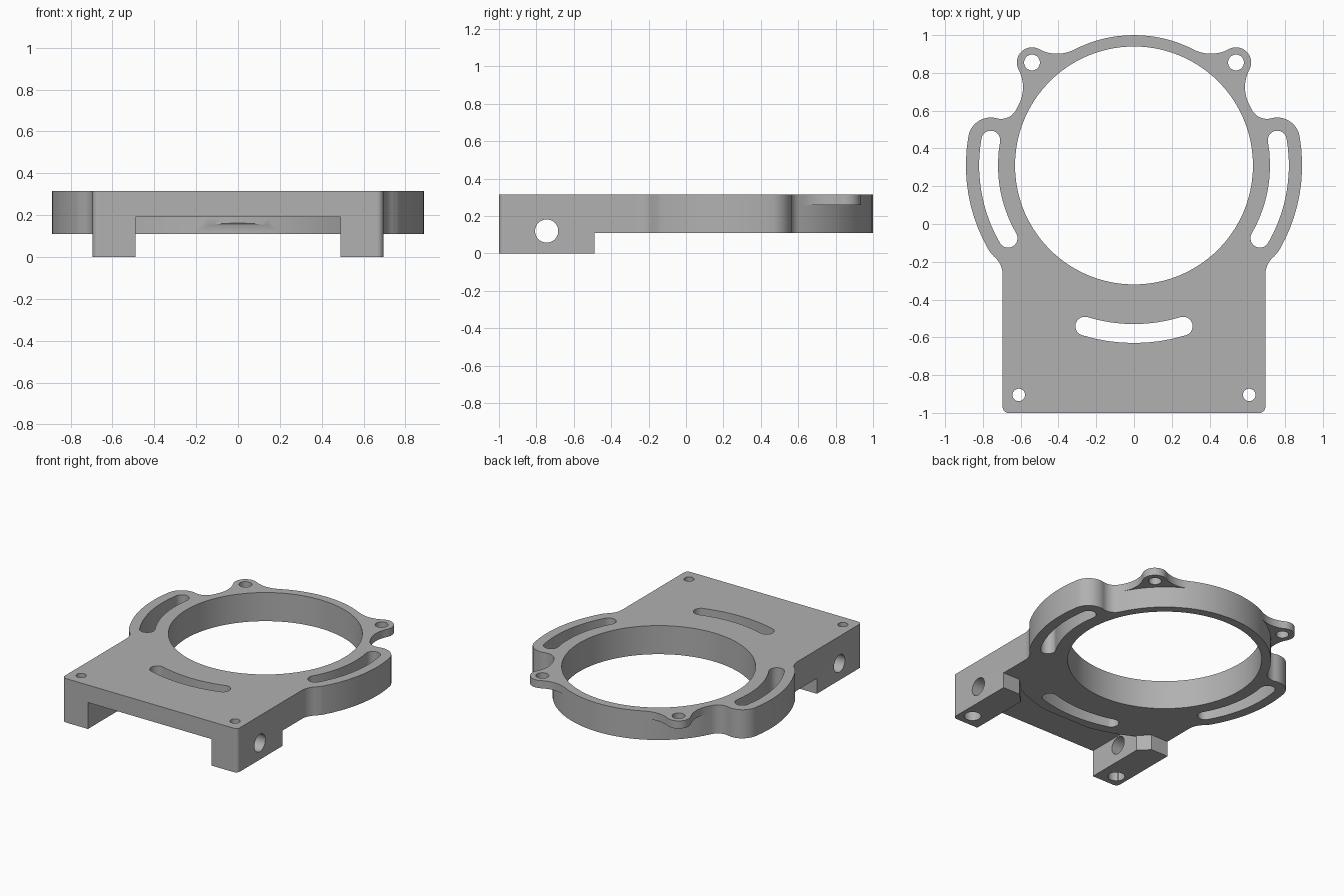
import bpy, bmesh, math
from mathutils import Vector, Matrix

cube = bpy.data.objects.get("Cube")
if cube:
    bpy.data.objects.remove(cube, do_unlink=True)

grey = bpy.data.materials.new("matte grey")
grey.use_nodes = True
grey.diffuse_color = (0.44, 0.44, 0.44, 1)
grey.node_tree.nodes["Principled BSDF"].inputs["Base Color"].default_value = grey.diffuse_color

TOP, UNDER, SHELF, EAR_Z = 0.315, 0.11, 0.19, 0.26
RING = Vector((0, 0.31))       # centre of the bore
RING_R, BORE_R, LOBE_R = 0.69, 0.63, 0.12
SLOT_R = 0.77


def polar(c, r, deg):
    a = math.radians(deg)
    return Vector((c[0] + r * math.cos(a), c[1] + r * math.sin(a)))


def arc(c, r, a0, a1):
    n = max(3, int(abs(a1 - a0) / 4))
    return [polar(c, r, a0 + (a1 - a0) * i / n) for i in range(n + 1)]


def circle(c, r):
    return arc(c, r, 0, 360)[:-1]


def heading(a, b):
    return math.degrees(math.atan2(b[1] - a[1], b[0] - a[0]))


def fillet_centre(c2, r2, r, side):
    """Centre of a concave fillet touching the ring and a second circle."""
    d, e, f = (c2 - RING).length, RING_R + r, r2 + r
    turn = math.degrees(math.acos((d * d + e * e - f * f) / (2 * d * e)))
    return polar(RING, e, heading(RING, c2) + side * turn)


def mirrored(pts):
    return [Vector((-p[0], p[1])) for p in reversed(pts)]


def prism(name, pts, z0, z1):
    bm = bmesh.new()
    face = bm.faces.new([bm.verts.new((p[0], p[1], z0)) for p in pts])
    grown = bmesh.ops.extrude_face_region(bm, geom=[face])["geom"]
    bmesh.ops.translate(bm, vec=(0, 0, z1 - z0),
                        verts=[v for v in grown if isinstance(v, bmesh.types.BMVert)])
    bmesh.ops.recalc_face_normals(bm, faces=bm.faces)
    mesh = bpy.data.meshes.new(name)
    bm.to_mesh(mesh)
    bm.free()
    mesh.materials.append(grey)
    obj = bpy.data.objects.new(name, mesh)
    bpy.context.collection.objects.link(obj)
    return obj


def combine(target, tool, operation="DIFFERENCE"):
    mod = target.modifiers.new("join", "BOOLEAN")
    mod.operation, mod.object, mod.solver = operation, tool, "EXACT"
    bpy.context.view_layer.objects.active = target
    bpy.ops.object.modifier_apply(modifier=mod.name)
    bpy.data.objects.remove(tool, do_unlink=True)


def slot(r, half, a0, a1):
    return (arc(RING, r + half, a0, a1) + arc(polar(RING, r, a1), half, a1, a1 + 180)[1:-1]
            + arc(RING, r - half, a1, a0) + arc(polar(RING, r, a0), half, a0 + 180, a0 + 360)[1:-1])


# Main outline: plate corner, slotted lobe, ring
LOW, HIGH = -30, 10
low_cap, high_cap = polar(RING, SLOT_R, LOW), polar(RING, SLOT_R, HIGH)
waist = Vector((0.822, -0.27))
notch = fillet_centre(high_cap, LOBE_R, 0.09, 1)
to_low, to_high, to_ring = heading(waist, low_cap), heading(notch, high_cap), heading(notch, RING)
half = (arc((0.665, -0.97), 0.03, -90, 0)
        + arc(waist, 0.127, 180, to_low)
        + arc(low_cap, LOBE_R, to_low - 180, LOW)[1:]
        + arc(RING, SLOT_R + LOBE_R, LOW, HIGH)[1:]
        + arc(high_cap, LOBE_R, HIGH, to_high + 180)[1:]
        + arc(notch, 0.09, to_high, to_ring - 360 * (to_ring > to_high))[1:]
        + arc(RING, RING_R, heading(RING, notch), 90)[1:])
body = prism("bracket_body", half + mirrored(half)[1:], 0, TOP)

# Clear everything below the underside except the two chamfered legs
side = [(0.49, -1.2), (0.49, -0.56), (0.56, -0.49), (1.2, -0.49), (1.2, 1.2)]
combine(body, prism("underside_cutter", side + mirrored(side), -0.1, UNDER))

# Thinner front plate, ending at a curved shelf
reach = math.degrees(math.asin(0.49 / 1.01))
shelf = [(-0.49, -1.2), (0.49, -1.2)] + arc(RING, 1.01, 270 + reach, 270 - reach)
combine(body, prism("shelf_cutter", shelf, -0.1, SHELF))

# Thin mounting ears blended into the ring
ear = Vector((0.54, 0.855))
EAR_R, BLEND = 0.08, 0.2
right_c, left_c = (fillet_centre(ear, EAR_R, BLEND, s) for s in (-1, 1))
a_right, a_left = heading(RING, right_c), heading(RING, left_c)
e_right, e_left = heading(ear, right_c), heading(ear, left_c)
ear_pts = (arc(RING, 0.66, a_left, a_right)
           + arc(right_c, BLEND, a_right + 180, e_right + 180)
           + arc(ear, EAR_R, e_right, e_left)[1:]
           + arc(left_c, BLEND, e_left - 180, a_left - 180)[1:])
for pts in (ear_pts, mirrored(ear_pts)):
    combine(body, prism("ear", pts, EAR_Z, TOP), "UNION")

# Bore and curved slots
cuts = [circle(RING, BORE_R), slot(0.89, 0.05, 253, 287),
        slot(SLOT_R, 0.05, LOW, HIGH), slot(SLOT_R, 0.05, 180 - HIGH, 180 - LOW)]
# Ear holes and front corner holes
for s in (-1, 1):
    cuts += [circle((s * ear.x, ear.y), 0.042), circle((s * 0.61, -0.905), 0.033)]
for pts in cuts:
    combine(body, prism("hole_cutter", pts, -0.1, 0.5))

# Wider counterbores under the legs
for s in (-1, 1):
    combine(body, prism("counterbore_cutter", circle((s * 0.61, -0.905), 0.055), -0.1, 0.2))

# Cross hole through both legs
cross = prism("cross_hole_cutter", circle((0, 0), 0.062), -1, 1)
cross.data.transform(Matrix.Translation((0, -0.745, 0.12)) @ Matrix.Rotation(math.pi / 2, 4, "Y"))
combine(body, cross)

bpy.ops.object.select_all(action="DESELECT")
body.select_set(True)
bpy.context.view_layer.objects.active = body
bpy.ops.object.shade_smooth_by_angle(angle=math.radians(30))
